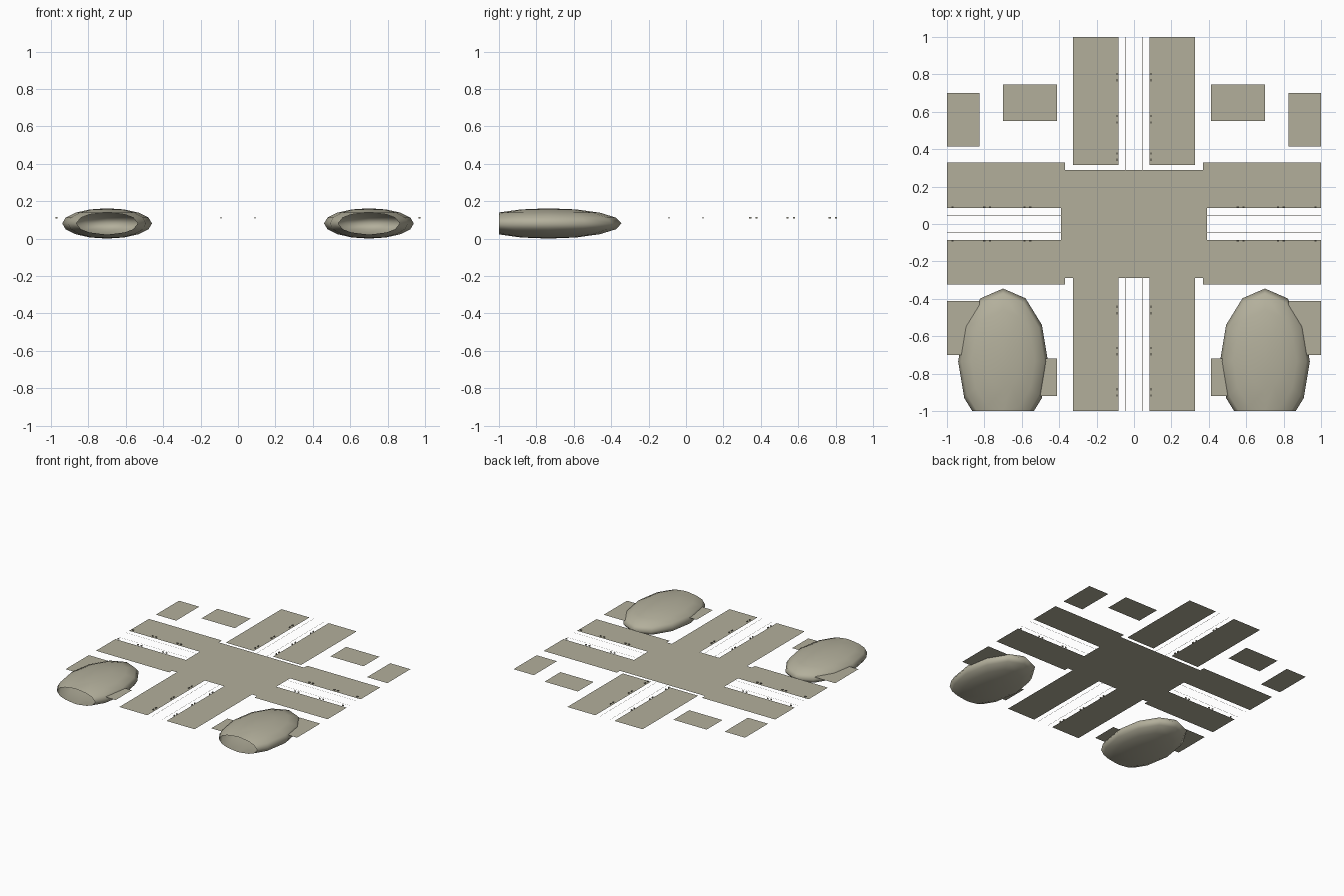
import bpy, bmesh, math
from mathutils import Matrix, Vector

if "Cube" in bpy.data.objects:
    bpy.data.objects.remove(bpy.data.objects["Cube"])

Z = 0.1   # level of the flat street plan
mat = bpy.data.materials.new("olive_grey")
mat.diffuse_color = (0.45, 0.43, 0.33, 1)
mat.use_nodes = True
mat.node_tree.nodes["Principled BSDF"].inputs["Base Color"].default_value = mat.diffuse_color


def finish(name, bm):
    me = bpy.data.meshes.new(name)
    bm.to_mesh(me)
    bm.free()
    me.materials.append(mat)
    ob = bpy.data.objects.new(name, me)
    bpy.context.collection.objects.link(ob)
    return ob


def add_rect(bm, x0, x1, y0, y1, z=Z):
    pts = [(x0, y0), (x1, y0), (x1, y1), (x0, y1)]
    bm.faces.new([bm.verts.new((x, y, z)) for x, y in pts])


def plates(name, rects, z=Z):
    """Flat sheets, each mirrored across x = 0."""
    bm = bmesh.new()
    for x0, x1, y0, y1 in rects:
        add_rect(bm, x0, x1, y0, y1, z)
        add_rect(bm, -x1, -x0, y0, y1, z)
    return finish(name, bm)


# Crossing in the middle: one twelve-sided sheet
bm = bmesh.new()
q = [(0.39, 0.085), (0.368, 0.085), (0.368, 0.29)]
outline = (q + [(-x, y) for x, y in reversed(q)]
           + [(-x, -y) for x, y in q] + [(x, -y) for x, y in reversed(q)])
bm.faces.new([bm.verts.new((x, y, Z)) for x, y in outline])
finish("crossing", bm)

# Pavement strips of the four arms, and building plots in the corners
plates("street_strips_lengthwise", [(0.083, 0.325, 0.315, 1), (0.083, 0.325, -1, -0.29)])
plates("street_strips_crosswise", [(0.368, 1, 0.085, 0.328), (0.368, 1, -0.323, -0.085)])
plates("corner_plots", [(0.825, 1, 0.415, 0.70), (0.413, 0.70, 0.55, 0.745),
                        (0.825, 1, -0.70, -0.413), (0.413, 0.70, -0.92, -0.72)])

# Hair-thin lane lines that bend around the crossing
bm = bmesh.new()
path = [(1, 0.045), (0.14, 0.045), (0.115, 0.07), (0.11, 0.15), (0.05, 0.25), (0.045, 0.29), (0.045, 1)]
w = 0.001
for sx in (1, -1):
    for sy in (1, -1):
        for a, b in zip(path, path[1:]):
            a, b = Vector(a), Vector(b)
            d = (b - a).normalized()
            n = Vector((-d.y, d.x)) * w
            quad = [a + n, a - n, b - n, b + n]
            if sx * sy < 0:
                quad.reverse()
            bm.faces.new([bm.verts.new((p.x * sx, p.y * sy, Z + 0.0005)) for p in quad])
finish("lane_lines", bm)

# Tiny paired fittings along the inner kerbs
bm = bmesh.new()


def fitting(x, y, along_x):
    size = (0.012, 0.006, 0.008) if along_x else (0.006, 0.012, 0.008)
    m = Matrix.Translation((x, y, 0.112)) @ Matrix.Diagonal((*size, 1))
    bmesh.ops.create_cube(bm, size=1, matrix=m)


for s in (1, -1):
    for t in (0.36, 0.56, 0.785, -0.46, -0.68, -0.90):
        for off in (-0.017, 0.017):
            fitting(s * 0.09, t + off, False)
    for t in (0.57, 0.785, 0.985):
        for off in (-0.015, 0.015):
            if t + off < 0.995:
                fitting(t + off, s * 0.09, True)
                fitting(-t - off, s * 0.09, True)
finish("kerb_fittings", bm)

# Two flattened domes, cut open at the front edge of the plan
for side, s in (("left", -1), ("right", 1)):
    bm = bmesh.new()
    m = (Matrix.Translation((s * 0.70, -0.735, 0.081))
         @ Matrix.Diagonal((0.24, 0.39, 0.081, 1)))
    bmesh.ops.create_uvsphere(bm, u_segments=12, v_segments=8, radius=1, matrix=m)
    bmesh.ops.bisect_plane(bm, geom=bm.verts[:] + bm.edges[:] + bm.faces[:],
                           plane_co=(0, -1, 0), plane_no=(0, -1, 0), clear_outer=True)
    for f in bm.faces:
        f.smooth = True
    finish(side + "_ellipsoid", bm)
